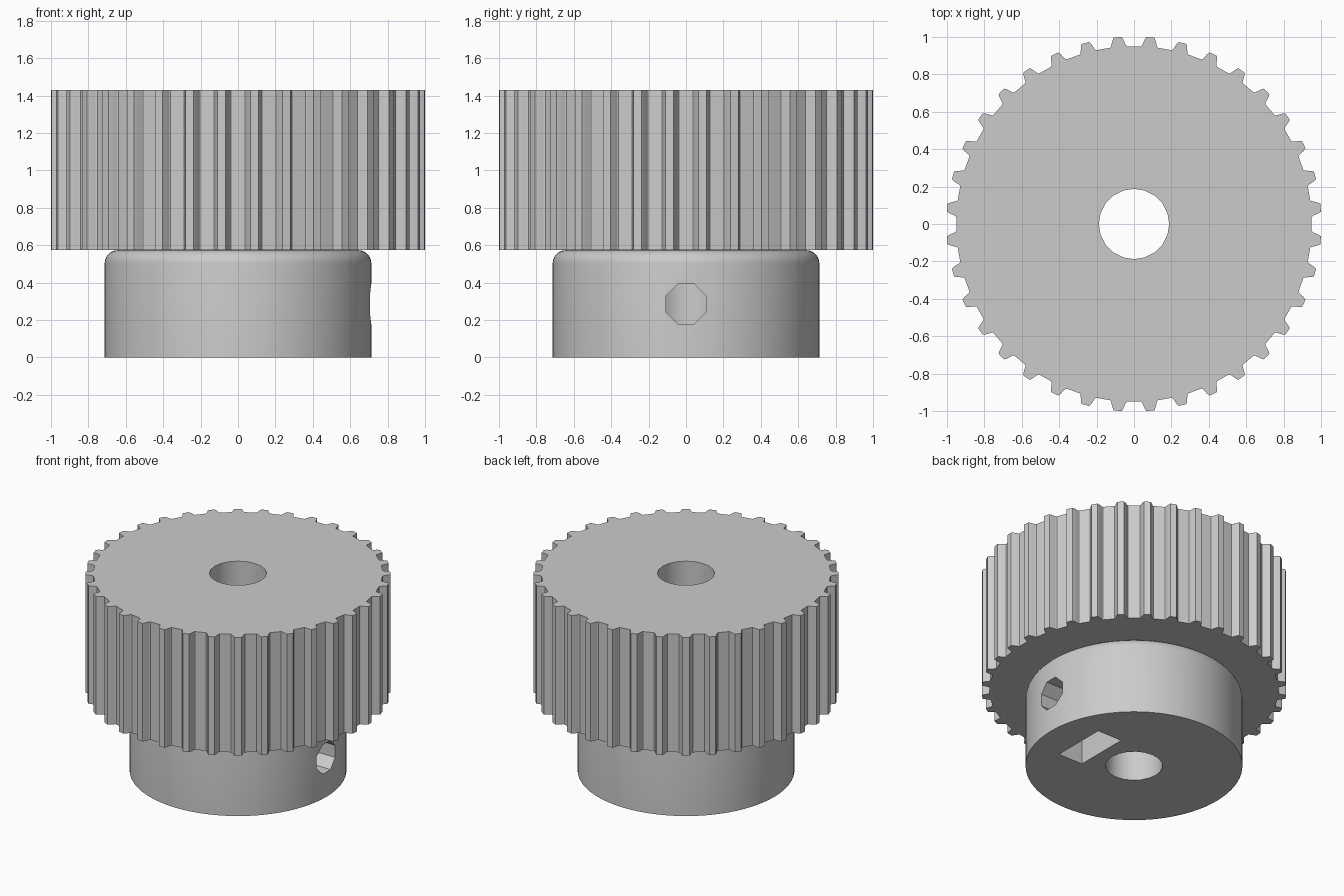
import bpy, bmesh, math
from mathutils import Matrix

TEETH = 36
HUB_TOP, GEAR_TOP = 0.573, 1.43
HUB_R, BORE_R, SCREW_Z = 0.713, 0.188, 0.285

cube = bpy.data.objects.get("Cube")
if cube:
    bpy.data.objects.remove(cube, do_unlink=True)

grey = bpy.data.materials.new("plain grey")
grey.use_nodes = True
grey.diffuse_color = (0.6, 0.6, 0.6, 1)
grey.node_tree.nodes["Principled BSDF"].inputs["Base Color"].default_value = (0.6, 0.6, 0.6, 1)

# Turns a prism drawn in (y, z) so that it extrudes along x
ALONG_X = Matrix(((0, 0, 1, 0), (1, 0, 0, 0), (0, 1, 0, 0), (0, 0, 0, 1)))


def ring(radius, sides, turn=0.0, lift=0.0):
    return [(radius * math.cos(turn + math.tau * i / sides),
             lift + radius * math.sin(turn + math.tau * i / sides)) for i in range(sides)]


def prism(name, outline, low, high, matrix=None, round_top=0.0):
    bm = bmesh.new()
    base = bm.faces.new([bm.verts.new((x, y, low)) for x, y in outline])
    extruded = bmesh.ops.extrude_face_region(bm, geom=[base], use_keep_orig=True)
    top = [v for v in extruded["geom"] if isinstance(v, bmesh.types.BMVert)]
    bmesh.ops.translate(bm, verts=top, vec=(0, 0, high - low))
    bmesh.ops.recalc_face_normals(bm, faces=bm.faces)
    if round_top:
        rim = [e for e in bm.edges if all(v.co.z > high - 1e-4 for v in e.verts)]
        bmesh.ops.bevel(bm, geom=rim, offset=round_top, segments=6, profile=0.5, affect='EDGES')
    if matrix:
        bm.transform(matrix)
        bmesh.ops.recalc_face_normals(bm, faces=bm.faces)
    mesh = bpy.data.meshes.new(name)
    bm.to_mesh(mesh)
    bm.free()
    mesh.materials.append(grey)
    obj = bpy.data.objects.new(name, mesh)
    bpy.context.collection.objects.link(obj)
    return obj


def cut(target, cutters):
    bpy.context.view_layer.objects.active = target
    for cutter in cutters:
        cutter.hide_render = True
        mod = target.modifiers.new(cutter.name, 'BOOLEAN')
        mod.operation, mod.solver, mod.object = 'DIFFERENCE', 'EXACT', cutter
        bpy.ops.object.modifier_apply(modifier=mod.name)


# Toothed rim outline: one groove repeated around the circle
half_groove = [(0.066, 1.0), (0.058, 0.988), (0.044, 0.956), (0.038, 0.95)]
groove = half_groove + [(-x, y) for x, y in reversed(half_groove)]
gear_outline = []
for i in range(TEETH):
    a = math.tau * i / TEETH
    gear_outline += [(x * math.cos(a) - y * math.sin(a),
                      x * math.sin(a) + y * math.cos(a)) for x, y in groove]

gear = prism("toothed_wheel", gear_outline, HUB_TOP, GEAR_TOP)
hub = prism("hub", ring(HUB_R, 80), 0, HUB_TOP, round_top=0.07)

# Shaft bore, set screw hole and captive nut slot
bore = prism("bore_cutter", ring(BORE_R, 20), -0.2, 1.7)
screw = prism("screw_cutter", ring(0.115, 8, math.pi / 8, SCREW_Z), 0, 1, ALONG_X)
nut_outline = [(-0.2, -0.1), (0.2, -0.1), (0.2, 0.4), (0, 0.515), (-0.2, 0.4)]
nut = prism("nut_cutter", nut_outline, 0.28, 0.475, ALONG_X)
cut(gear, [bore])
cut(hub, [bore, screw, nut])
for cutter in (bore, screw, nut):
    bpy.data.objects.remove(cutter, do_unlink=True)

# Smooth the round walls, keep teeth and rims crisp
for obj in (gear, hub):
    bpy.ops.object.select_all(action='DESELECT')
    obj.select_set(True)
    bpy.context.view_layer.objects.active = obj
    bpy.ops.object.shade_smooth_by_angle(angle=math.radians(20))
